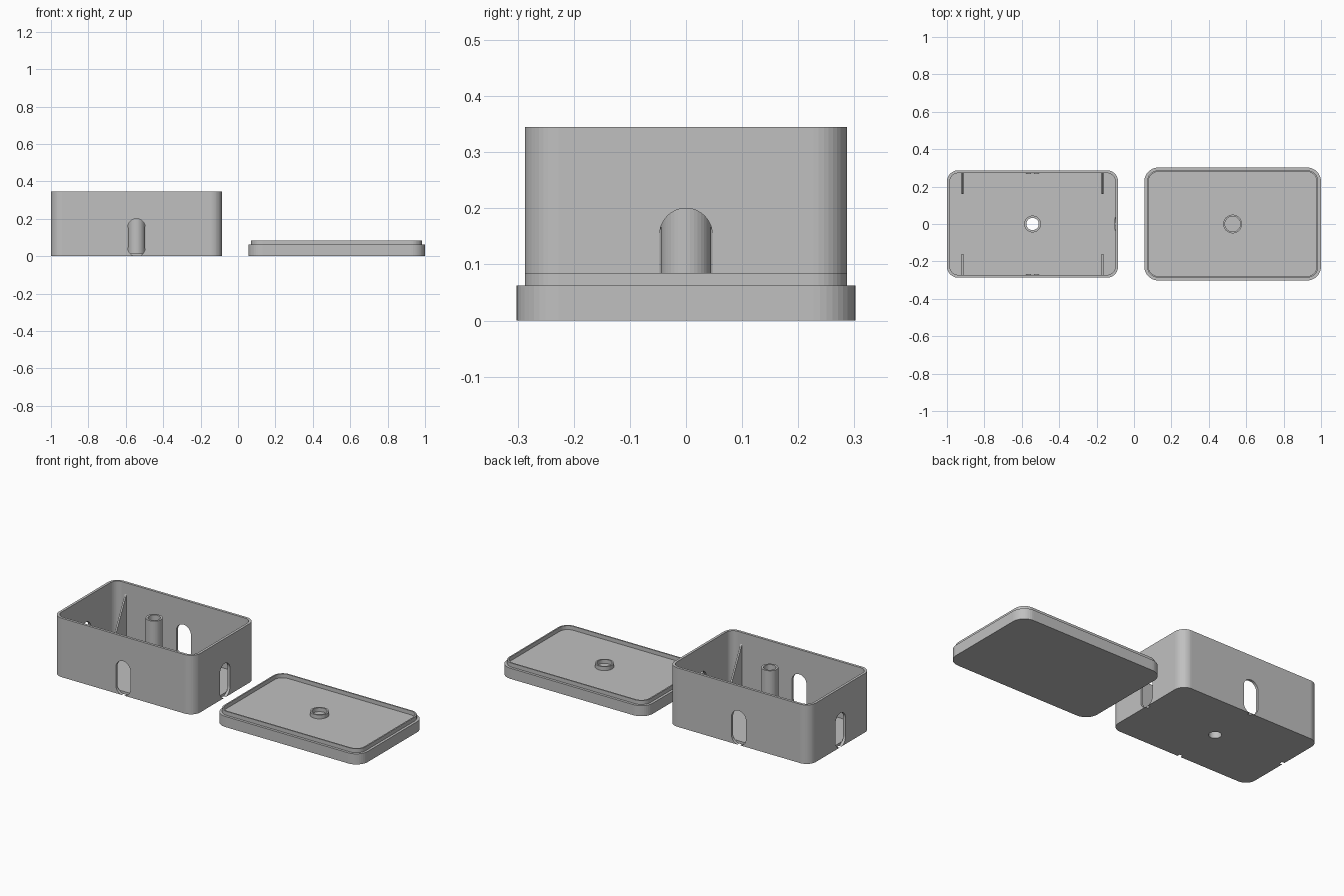
import bpy, bmesh, math
from mathutils import Matrix

if "Cube" in bpy.data.objects:
    bpy.data.objects.remove(bpy.data.objects["Cube"], do_unlink=True)

GREY = bpy.data.materials.new("plain grey")
GREY.use_nodes = True
GREY.diffuse_color = (0.53, 0.53, 0.53, 1)
GREY.node_tree.nodes["Principled BSDF"].inputs["Base Color"].default_value = (0.53, 0.53, 0.53, 1)


def outline(hx, hy, r, steps=10):
    """Rounded rectangle; a circle or capsule when r equals a half size."""
    pts = []
    for k, (sx, sy) in enumerate([(1, 1), (-1, 1), (-1, -1), (1, -1)]):
        for i in range(steps + 1):
            a = math.pi / 2 * (k + i / steps)
            pts.append((sx * (hx - r) + r * math.cos(a), sy * (hy - r) + r * math.sin(a)))
    return pts


def loft(name, size, levels, place, closed=False):
    """Stack outlines given as (inset, z); cap the ends or join them up."""
    hx, hy, r = size
    bm = bmesh.new()
    loops = [[bm.verts.new((x, y, z)) for x, y in outline(hx - d, hy - d, r - d)]
             for d, z in levels]
    pairs = list(zip(loops, loops[1:]))
    if closed:
        pairs.append((loops[-1], loops[0]))
    else:
        bm.faces.new(loops[0])
        bm.faces.new(loops[-1])
    for a, b in pairs:
        for i in range(len(a)):
            j = (i + 1) % len(a)
            bm.faces.new((a[i], a[j], b[j], b[i]))
    return finish(name, bm, place)


def finish(name, bm, place):
    bmesh.ops.remove_doubles(bm, verts=bm.verts, dist=1e-5)
    bmesh.ops.recalc_face_normals(bm, faces=bm.faces)
    bm.transform(place)
    mesh = bpy.data.meshes.new(name)
    bm.to_mesh(mesh)
    bm.free()
    mesh.materials.append(GREY)
    obj = bpy.data.objects.new(name, mesh)
    bpy.context.collection.objects.link(obj)
    return obj


def cut(target, cutter):
    cutter.hide_render = True
    mod = target.modifiers.new("cut", "BOOLEAN")
    mod.operation, mod.solver, mod.object = "DIFFERENCE", "EXACT", cutter
    bpy.context.view_layer.objects.active = target
    bpy.ops.object.modifier_apply(modifier=mod.name)
    bpy.data.objects.remove(cutter, do_unlink=True)


# Main sizes
HX, HY, H, WALL = 0.4575, 0.287, 0.345, 0.015
LIP, LEDGE = 0.085, 0.062
BOX = Matrix.Translation((-0.5425, 0, 0))
LID = Matrix.Translation((0.5275, 0, 0))

# Open box
box = loft("box", (HX, HY, 0.06), [(0, 0), (0, H), (WALL, H), (WALL, WALL)], BOX)

# Cable slot through each wall, and the screw hole in the floor
for k in range(4):
    reach = HY if k % 2 == 0 else HX
    place = (BOX @ Matrix.Rotation(k * math.pi / 2, 4, "Z")
             @ Matrix.Translation((0, -reach, 0.0995)) @ Matrix.Rotation(math.pi / 2, 4, "X"))
    cut(box, loft("slot_cutter", (0.047, 0.1005, 0.047), [(0, -WALL - 0.001), (0, 0.02)], place))
cut(box, loft("hole_cutter", (0.033, 0.033, 0.033), [(0, -0.02), (0, 0.03)], BOX))

# Hollow screw post
T = 0.012
loft("screw_post", (0.045, 0.045, 0.045), [(0, WALL), (0, H), (T, H), (T, WALL)], BOX, closed=True)

# Sloped support ribs against the long walls
profile = [(HY - WALL, WALL), (HY - WALL, 0.277), (0.16, 0.055), (0.16, WALL)]
for side, sx in (("left", 1), ("right", -1)):
    for end, sy in (("back", 1), ("front", -1)):
        bm = bmesh.new()
        face = bm.faces.new([bm.verts.new((sx * 0.375 - 0.005, sy * y, z)) for y, z in profile])
        grown = bmesh.ops.extrude_face_region(bm, geom=[face])["geom"]
        bmesh.ops.translate(bm, vec=(0.01, 0, 0),
                            verts=[v for v in grown if isinstance(v, bmesh.types.BMVert)])
        finish(f"{end}_{side}_rib", bm, BOX)

# Lid with stepped rim
S = 0.015
loft("lid", (HX + S, HY + S, 0.075),
     [(0, 0), (0, LEDGE), (S, LEDGE), (S, LIP), (S + 0.008, LIP), (S + 0.008, LEDGE)], LID)

# Locating ring on the lid
loft("lid_ring", (0.05, 0.05, 0.05),
     [(0, LEDGE), (0, LIP), (0.009, LIP), (0.009, LEDGE)], LID, closed=True)
